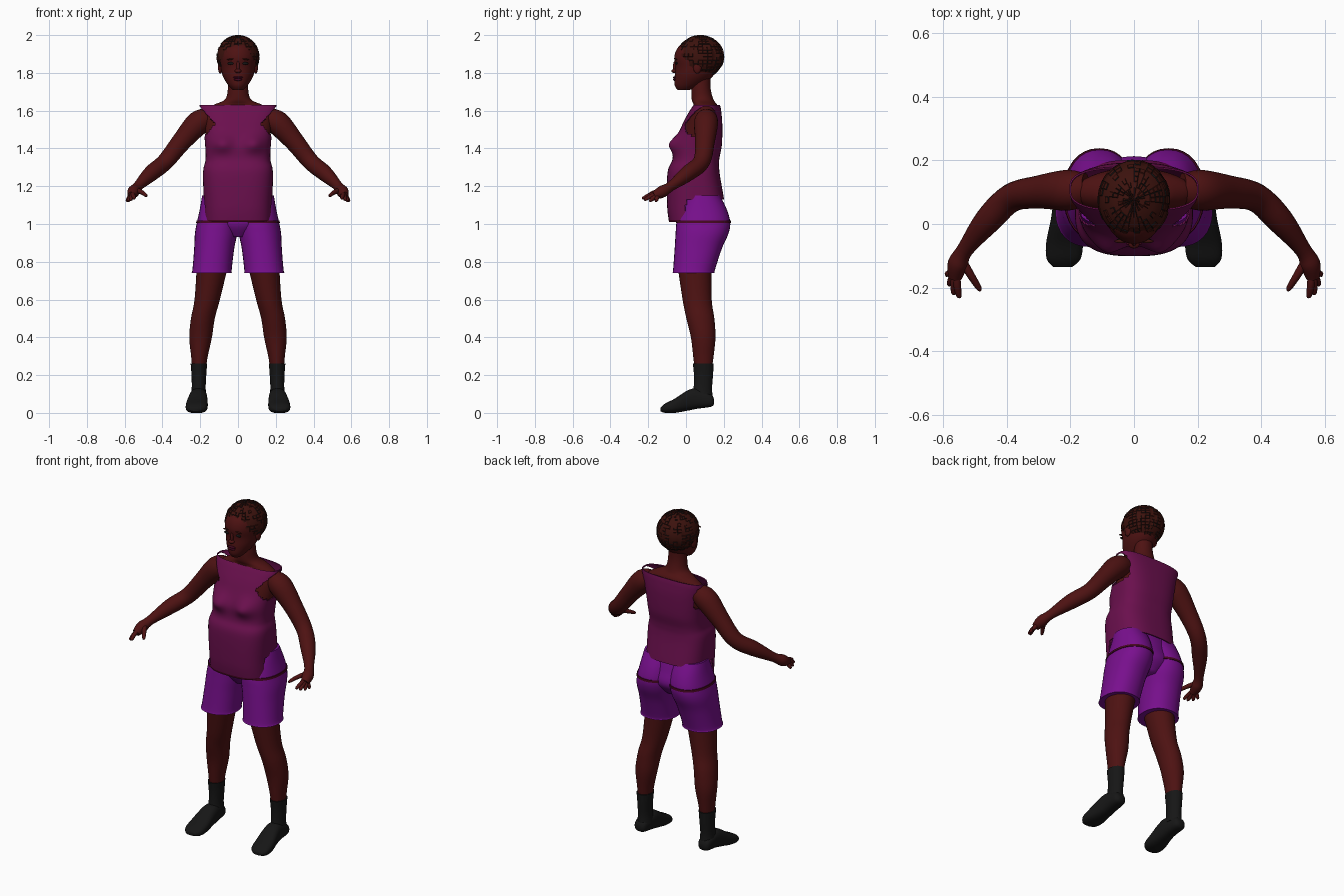
import bpy, bmesh, math, random
from mathutils import Vector, Matrix

random.seed(4)
cube = bpy.data.objects.get("Cube")
if cube:
    bpy.data.objects.remove(cube, do_unlink=True)


def material(name, rgb):
    m = bpy.data.materials.new(name)
    m.use_nodes = True
    m.diffuse_color = (*rgb, 1)
    bsdf = m.node_tree.nodes["Principled BSDF"]
    bsdf.inputs["Base Color"].default_value = (*rgb, 1)
    bsdf.inputs["Roughness"].default_value = 0.9
    return m


SKIN = material("dark red skin", (0.075, 0.006, 0.006))
SHIRT = material("plum cloth", (0.145, 0.005, 0.075))
SHORTS = material("violet cloth", (0.19, 0.005, 0.27))
TRIM = material("maroon trim", (0.06, 0.002, 0.015))
HAIR = material("brown hair", (0.045, 0.006, 0.004))
BLACK = material("black leather", (0.008, 0.008, 0.008))


def finish(name, bm, *mats):
    """Turn a bmesh into a smooth object that keeps its sharp edges."""
    bmesh.ops.recalc_face_normals(bm, faces=bm.faces)
    for f in bm.faces:
        f.smooth = True
    for e in bm.edges:
        e.smooth = len(e.link_faces) == 2 and e.calc_face_angle(0) < 0.9
    mesh = bpy.data.meshes.new(name)
    bm.to_mesh(mesh)
    bm.free()
    obj = bpy.data.objects.new(name, mesh)
    bpy.context.collection.objects.link(obj)
    for m in mats:
        mesh.materials.append(m)
    return obj


def smooth_rows(rows, steps):
    """Catmull-Rom interpolation of a list of tuples."""
    rows = [Vector(r) for r in rows]
    pts = [rows[0]] + rows + [rows[-1]]
    out = []
    for a, b, c, d in zip(pts, pts[1:], pts[2:], pts[3:]):
        for i in range(steps):
            t = i / steps
            out.append(b + (c - a) * (t / 2) + (a * 2 - b * 5 + c * 4 - d) * (t * t / 2)
                       + (b * 3 - a - c * 3 + d) * (t ** 3 / 2))
    return out + [rows[-1]]


def bridge(rings, capped=True):
    bm = bmesh.new()
    loops = [[bm.verts.new(p) for p in ring] for ring in rings]
    for low, high in zip(loops, loops[1:]):
        for i in range(len(low)):
            j = (i + 1) % len(low)
            bm.faces.new((low[i], low[j], high[j], high[i]))
    if capped:
        bm.faces.new(loops[0])
        bm.faces.new(loops[-1])
    return bm


def loft(rows, along="z", side=1, power=2, n=32, steps=5, capped=True):
    """Rows are (position, centre x, half width, low, high) of rounded sections."""
    rings = []
    for pos, cx, rx, low, high in smooth_rows(rows, steps):
        ring = []
        for i in range(n):
            a = math.tau * i / n
            u, v = (math.copysign(abs(k) ** (2 / power), k) for k in (math.cos(a), math.sin(a)))
            x, w = side * (cx + rx * u), (low + high) / 2 + (high - low) / 2 * v
            ring.append((x, w, pos) if along == "z" else (x, pos, w))
        rings.append(ring)
    return bridge(rings, capped)


def tube(rows, side=1, n=16, steps=5):
    """Rows are (x, y, z, radius) along a limb."""
    pts = smooth_rows(rows, steps)
    rings = []
    for k, p in enumerate(pts):
        tangent = (pts[min(k + 1, len(pts) - 1)] - pts[max(k - 1, 0)]).to_3d().normalized()
        u = tangent.cross(Vector((0, 0, 1))).normalized()
        v = tangent.cross(u)
        ring = [p.to_3d() + (u * math.cos(a) + v * math.sin(a)) * p[3]
                for a in (math.tau * i / n for i in range(n))]
        rings.append([(side * q.x, q.y, q.z) for q in ring])
    return bridge(rings)


def blob(name, centre, radii, mat, tilt=0):
    bm = bmesh.new()
    bmesh.ops.create_uvsphere(bm, u_segments=16, v_segments=10, radius=1)
    bm.transform(Matrix.Translation(centre) @ Matrix.Rotation(tilt, 4, "Y")
                 @ Matrix.Diagonal((*radii, 1)))
    return finish(name, bm, mat)


# Upper body with neck, and the head
finish("torso_and_neck", loft([
    (1.2, 0, .15, -.03, .15), (1.42, 0, .165, -.03, .175), (1.53, 0, .18, -.002, .178),
    (1.59, 0, .185, .03, .172), (1.63, 0, .13, .04, .165), (1.66, 0, .068, .03, .145),
    (1.72, 0, .053, .03, .13), (1.8, 0, .05, .04, .13)]), SKIN)
finish("head", loft([
    (1.71, 0, .028, -.045, .02), (1.735, 0, .052, -.06, .08), (1.78, 0, .079, -.06, .14),
    (1.83, 0, .092, -.056, .17), (1.885, 0, .097, -.062, .18), (1.935, 0, .085, -.042, .16),
    (1.975, 0, .05, .01, .12)]), SKIN)

# Face
blob("nose_bridge", (0, -.058, 1.832), (.009, .011, .032), SKIN, 0)
blob("nose_tip", (0, -.062, 1.81), (.018, .015, .011), SKIN)
blob("upper_lip", (0, -.06, 1.776), (.026, .009, .006), TRIM)
blob("lower_lip", (0, -.06, 1.765), (.022, .009, .007), TRIM)
for s, label in ((1, "left"), (-1, "right")):
    blob(label + "_eye", (s * .038, -.051, 1.85), (.018, .006, .007), BLACK)
    blob(label + "_eyebrow", (s * .04, -.054, 1.872), (.022, .006, .004), HAIR, s * .15)
    blob(label + "_ear", (s * .094, .06, 1.83), (.012, .022, .034), SKIN)

# Braided hair: a cap cut along the hairline, with dark partings between braids
bm = bmesh.new()
bmesh.ops.create_uvsphere(bm, u_segments=30, v_segments=20, radius=1)
bm.transform(Matrix.Translation((0, .076, 1.885)) @ Matrix.Diagonal((.112, .124, .113, 1)))
bare = [f for f in bm.faces
        if f.calc_center_median().z < 1.92 - (f.calc_center_median().y + .05)]
bmesh.ops.delete(bm, geom=bare, context="FACES")
braids = [f for f in bm.faces if random.random() < .55]
partings = bmesh.ops.inset_individual(bm, faces=braids, thickness=.0022, depth=.003)["faces"]
for f in partings:
    f.material_index = 1 if random.random() < .6 else 0
finish("braided_hair", bm, HAIR, BLACK)

# Sleeveless top: open shell with bust, armholes, and a raised back hem
bm = loft([
    (1.01, 0, .178, -.09, .2), (1.1, 0, .18, -.1, .205), (1.27, 0, .185, -.098, .178),
    (1.34, 0, .172, -.072, .176), (1.42, 0, .174, -.06, .19), (1.53, 0, .186, -.018, .192),
    (1.6, 0, .2, .02, .186), (1.63, 0, .203, .04, .18)],
    power=2.8, n=96, steps=10, capped=False)
for v in bm.verts:
    if v.co.y < .05:
        d = ((abs(v.co.x) - .085) / .055) ** 2 + ((v.co.z - 1.425) / .045) ** 2
        v.co.y -= .036 * math.exp(-d)
holes = []
for f in bm.faces:
    c = f.calc_center_median()
    armhole = abs(c.x) > .12 + .9 * abs(c.z - 1.53) and c.y < .155
    if armhole or (c.y > 0 and c.z < 1.13):
        holes.append(f)
    elif c.z < 1.022:
        f.material_index = 1
bmesh.ops.delete(bm, geom=holes, context="FACES")
top = finish("sleeveless_top", bm, SHIRT, TRIM)
shell = top.modifiers.new("cloth thickness", "SOLIDIFY")
shell.thickness = .005

# Shorts seat
finish("shorts_seat", loft([
    (.93, 0, .06, .0, .16), (1.0, 0, .16, -.045, .212), (1.08, 0, .16, -.03, .195),
    (1.15, 0, .16, -.005, .175)]), SHORTS)

FINGERS = {"index": (.55, -.232, 1.135), "middle": (.566, -.222, 1.128),
           "ring": (.579, -.195, 1.122), "little": (.586, -.165, 1.122)}

for s, label in ((1, "left_"), (-1, "right_")):
    # Shorts leg, with the trim line round the hip
    finish(label + "shorts_leg", loft([
        (.74, .139, .108, -.072, .152), (.76, .137, .104, -.068, .154),
        (.87, .126, .106, -.06, .19), (.95, .116, .112, -.055, .225),
        (1.01, .108, .109, -.05, .234), (1.08, .102, .1, -.03, .215),
        (1.15, .1, .09, 0, .18)], side=s, power=2.2), SHORTS)
    finish(label + "hip_trim", loft([
        (1.005, .109, .113, -.054, .238), (1.018, .108, .112, -.053, .237)],
        side=s, power=2.2, steps=1), TRIM)

    # Leg, sock and shoe
    finish(label + "leg", loft([
        (.24, .206, .037, .045, .138), (.3, .204, .044, .038, .146),
        (.4, .198, .06, .026, .156), (.5, .186, .063, .002, .15),
        (.6, .163, .067, -.018, .136), (.78, .135, .083, -.045, .135)], side=s), SKIN)
    finish(label + "sock", loft([
        (.08, .208, .042, .03, .142), (.13, .208, .037, .04, .138),
        (.2, .207, .039, .042, .143), (.262, .207, .044, .036, .147)], side=s), BLACK)
    finish(label + "shoe", loft([
        (.148, .212, .02, .045, .075), (.13, .212, .037, .032, .1),
        (.06, .21, .045, .022, .128), (.01, .212, .05, .012, .12),
        (-.06, .218, .058, 0, .075), (-.11, .221, .053, 0, .05),
        (-.135, .224, .03, .008, .028)], along="y", side=s, power=2.6), BLACK)

    # Arm and hand
    finish(label + "arm", tube([
        (.15, .11, 1.56, .05), (.21, .106, 1.535, .064), (.3, .1, 1.435, .052),
        (.385, .082, 1.33, .045), (.46, .01, 1.268, .042), (.53, -.08, 1.2, .026),
        (.553, -.125, 1.172, .032), (.562, -.168, 1.15, .022)], s, n=24), SKIN)
    for finger, (x, y, z) in FINGERS.items():
        finish(label + finger + "_finger", tube([
            (.556, -.13, 1.168, .011), ((x + .562) / 2, (y - .14) / 2, z + .02, .012),
            (x, y + .008, z + .003, .009), (x, y, z, .004)], s, n=10), SKIN)
    finish(label + "thumb", tube([
        (.54, -.115, 1.18, .014), (.51, -.165, 1.168, .012),
        (.488, -.2, 1.152, .009), (.483, -.21, 1.148, .004)], s, n=10), SKIN)
